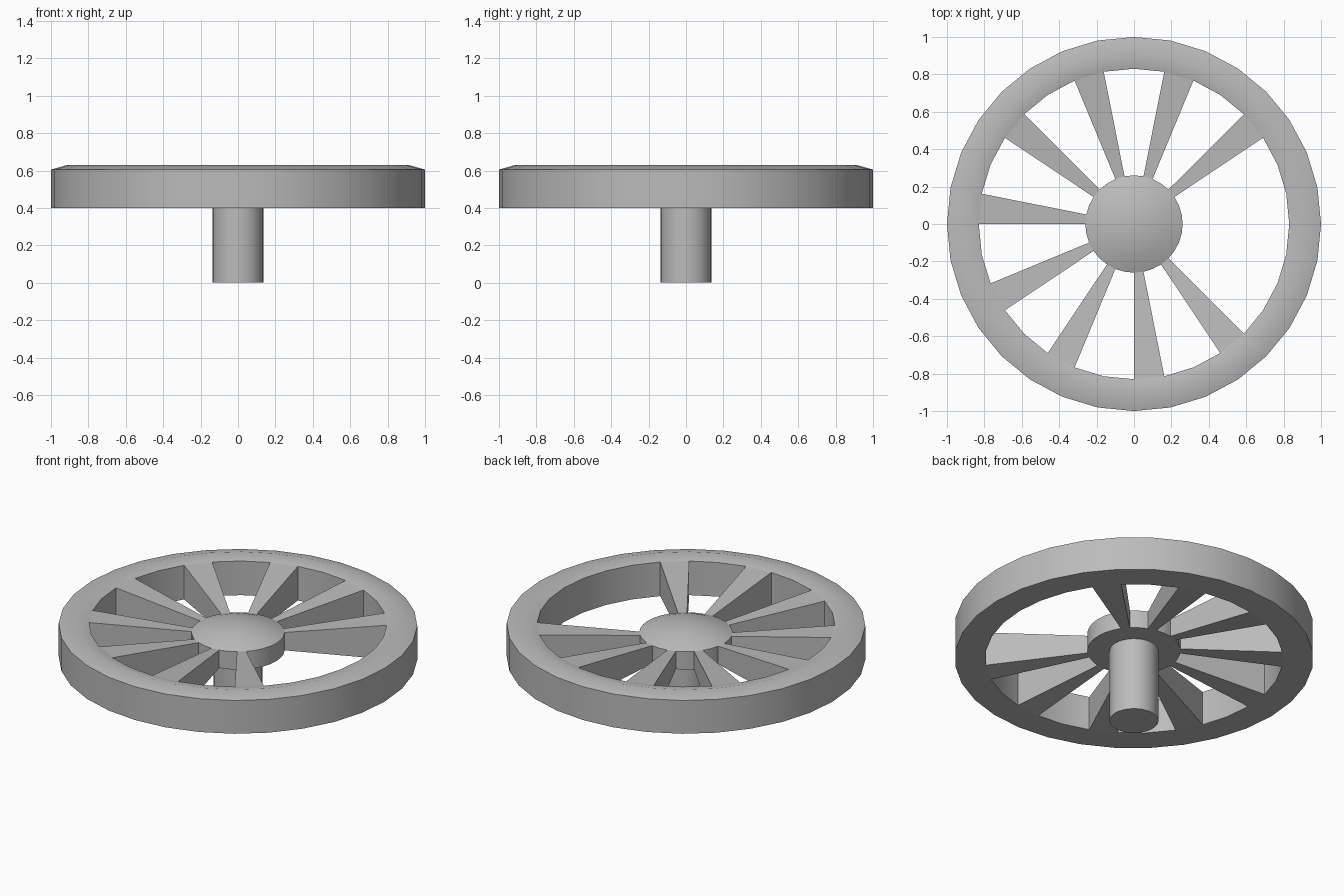
import bpy, bmesh, math

cube = bpy.data.objects.get("Cube")
if cube:
    bpy.data.objects.remove(cube, do_unlink=True)

SIDES = 32
STEP = 2 * math.pi / SIDES

grey = bpy.data.materials.new("plain grey")
grey.use_nodes = True
grey.diffuse_color = (0.5, 0.5, 0.5, 1)
grey.node_tree.nodes["Principled BSDF"].inputs["Base Color"].default_value = (0.5, 0.5, 0.5, 1)


def point(r, z, k):
    return (r * math.cos(k * STEP), r * math.sin(k * STEP), z)


def finish(name, bm):
    bmesh.ops.remove_doubles(bm, verts=bm.verts, dist=1e-5)
    bmesh.ops.recalc_face_normals(bm, faces=bm.faces)
    mesh = bpy.data.meshes.new(name)
    bm.to_mesh(mesh)
    bm.free()
    mesh.materials.append(grey)
    obj = bpy.data.objects.new(name, mesh)
    bpy.context.collection.objects.link(obj)
    bpy.ops.object.select_all(action='DESELECT')
    obj.select_set(True)
    bpy.context.view_layer.objects.active = obj
    bpy.ops.object.shade_smooth_by_angle(angle=math.radians(30))
    return obj


def lathe(name, profile):
    """Turn an (r, z) profile around the axis; radius 0 closes to a point."""
    bm = bmesh.new()
    verts = [bm.verts.new((r, 0, z)) for r, z in profile]
    edges = [bm.edges.new(pair) for pair in zip(verts, verts[1:])]
    bmesh.ops.spin(bm, geom=verts + edges, cent=(0, 0, 0), axis=(0, 0, 1),
                   angle=2 * math.pi, steps=SIDES)
    return finish(name, bm)


# Rim with a low rounded ridge on top
lathe("rim", [(0.83, 0.4), (1, 0.4), (1, 0.605), (0.91, 0.63),
              (0.83, 0.61), (0.83, 0.4)])

# Domed hub and the shaft below it
lathe("hub", [(0, 0.45), (0.26, 0.45), (0.26, 0.56), (0.18, 0.592),
              (0.09, 0.613), (0, 0.62)])
lathe("shaft", [(0, 0), (0.136, 0), (0.136, 0.45)])

# Nine wedge spokes, one on every third side, leaving a wide gap at +x
bm = bmesh.new()
for k in range(3, 28, 3):
    inner, outer = (
        [bm.verts.new(point(r, z, k + d)) for d, z in
         ((0, low), (1, low), (1, high), (0, high))]
        for r, low, high in ((0.26, 0.45, 0.56), (0.83, 0.4, 0.61)))
    for i in range(4):
        j = (i + 1) % 4
        bm.faces.new((inner[i], inner[j], outer[j], outer[i]))
finish("spokes", bm)
